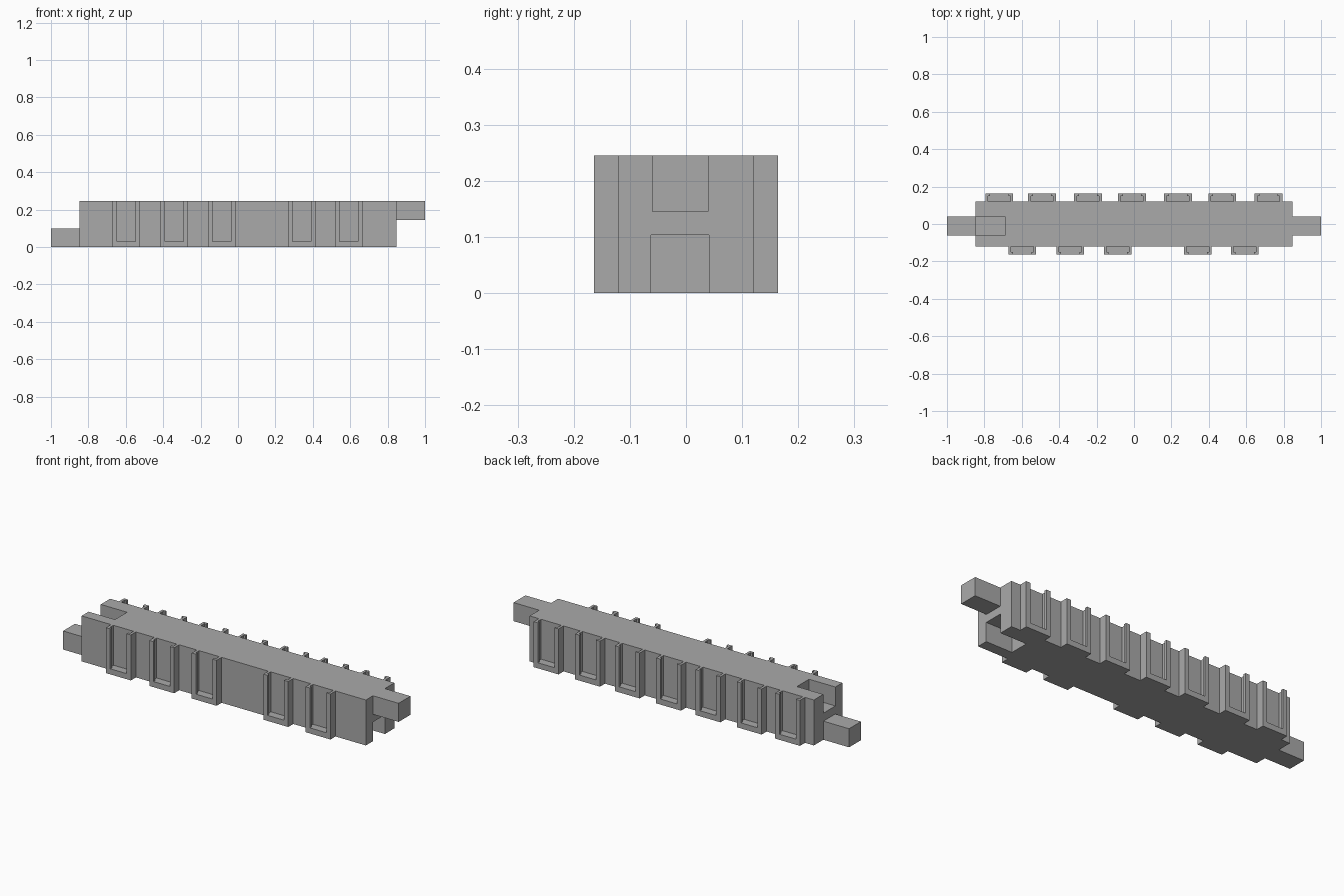
import bpy
import bmesh
from math import pi

cube = bpy.data.objects.get("Cube")
if cube:
    bpy.data.objects.remove(cube, do_unlink=True)

grey = bpy.data.materials.new("plain_grey")
grey.use_nodes = True
colour = (0.4, 0.4, 0.4, 1)
grey.diffuse_color = colour
grey.node_tree.nodes["Principled BSDF"].inputs["Base Color"].default_value = colour


def prism(name, outline, z0, z1):
    """Extrude a plan outline from z0 up to z1."""
    bm = bmesh.new()
    base = bm.faces.new([bm.verts.new((x, y, z0)) for x, y in outline])
    top = bmesh.ops.extrude_face_region(bm, geom=[base])["geom"]
    verts = [v for v in top if isinstance(v, bmesh.types.BMVert)]
    bmesh.ops.translate(bm, verts=verts, vec=(0, 0, z1 - z0))
    bmesh.ops.recalc_face_normals(bm, faces=bm.faces)
    mesh = bpy.data.meshes.new(name)
    bm.to_mesh(mesh)
    bm.free()
    mesh.materials.append(grey)
    obj = bpy.data.objects.new(name, mesh)
    bpy.context.collection.objects.link(obj)
    return obj


def box(name, x0, x1, y0, y1, z0, z1):
    return prism(name, [(x0, y0), (x1, y0), (x1, y1), (x0, y1)], z0, z1)


def cut(obj, cutter):
    """Subtract the cutter for good and remove it."""
    mod = obj.modifiers.new("cut", "BOOLEAN")
    mod.operation = "DIFFERENCE"
    mod.solver = "EXACT"
    mod.object = cutter
    bpy.context.view_layer.update()
    graph = bpy.context.evaluated_depsgraph_get()
    mesh = bpy.data.meshes.new_from_object(obj.evaluated_get(graph))
    obj.modifiers.clear()
    obj.data = mesh
    bpy.data.objects.remove(cutter, do_unlink=True)


H = 0.245                     # overall height
END, NOTCH = 0.847, 0.69      # body end and notch back wall
SIDE, OUT = 0.121, 0.164      # body side and holder face
Y0, Y1 = -0.061, 0.04         # tongue width

# Main bar, notched above on one end and below on the other
body = box("main_bar", -END, END, -SIDE, SIDE, 0, H)
cut(body, box("upper_notch", -1, -NOTCH, Y0 - 0.001, Y1 + 0.001, 0.143, 0.4))
cut(body, box("lower_notch", NOTCH, 1, Y0 - 0.001, Y1 + 0.001, -0.2, 0.103))

# Interlocking tongues
box("lower_tongue", -1, -END, Y0, Y1, 0, 0.1)
box("upper_tongue", END, 1, Y0, Y1, 0.145, H)

# Card holder: block with an undercut slot open at the top and front
W, SLOT, GAP, LIP = 0.074, 0.06, 0.049, 0.15
holder = box("front_holder_1", -W, W, -OUT, -SIDE, 0, H)
half = [(GAP, -0.3), (GAP, -LIP), (SLOT, -LIP), (SLOT, -SIDE + 0.01)]
slot = half + [(-x, y) for x, y in reversed(half)]
cut(holder, prism("slot", slot, 0.03, 0.4))

front = [-0.598, -0.34, -0.087, 0.34, 0.592]
back = [-0.72, -0.492, -0.246, -0.011, 0.235, 0.472, 0.719]
holder.location.x = front[0]
for i, x in enumerate(front[1:], 2):
    copy = bpy.data.objects.new(f"front_holder_{i}", holder.data)
    copy.location.x = x
    bpy.context.collection.objects.link(copy)
for i, x in enumerate(back, 1):
    copy = bpy.data.objects.new(f"back_holder_{i}", holder.data)
    copy.location.x = x
    copy.rotation_euler.z = pi
    bpy.context.collection.objects.link(copy)
